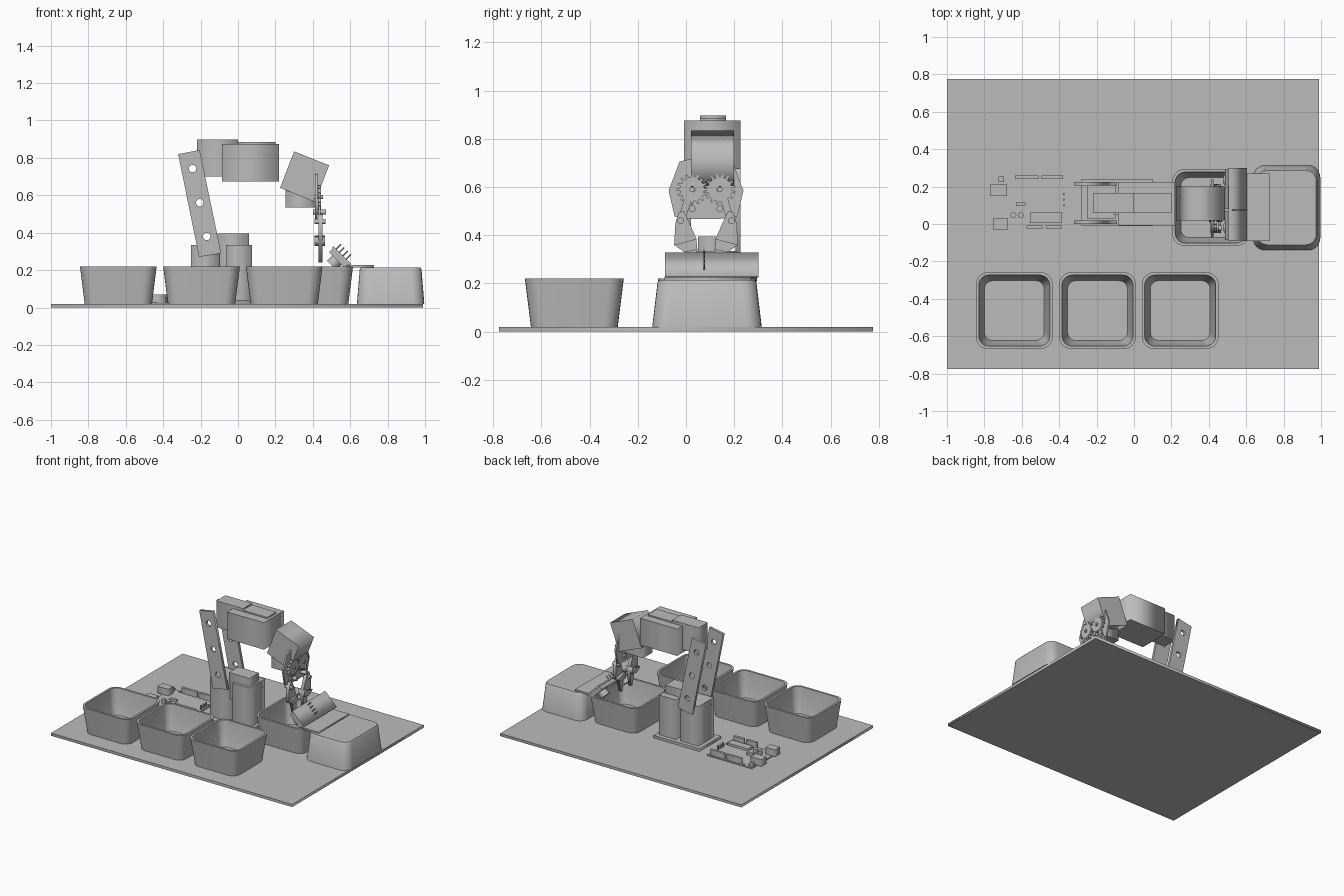
import bpy, bmesh, math
from mathutils import Vector

if "Cube" in bpy.data.objects:
    bpy.data.objects.remove(bpy.data.objects["Cube"])

grey = bpy.data.materials.new("plain grey")
grey.use_nodes = True
grey.diffuse_color = (0.5, 0.5, 0.5, 1)
grey.node_tree.nodes["Principled BSDF"].inputs["Base Color"].default_value = (0.5, 0.5, 0.5, 1)

# which world axes the profile plane (u, v) and depth w go to
AXES = {
    "x": lambda u, v, w: Vector((w, u, v)),
    "y": lambda u, v, w: Vector((u, w, v)),
    "z": lambda u, v, w: Vector((u, v, w)),
}


def finish(name, bm, smooth=False):
    bmesh.ops.recalc_face_normals(bm, faces=bm.faces)
    mesh = bpy.data.meshes.new(name)
    bm.to_mesh(mesh)
    bm.free()
    mesh.materials.append(grey)
    obj = bpy.data.objects.new(name, mesh)
    bpy.context.collection.objects.link(obj)
    if smooth:
        bpy.ops.object.select_all(action="DESELECT")
        obj.select_set(True)
        bpy.context.view_layer.objects.active = obj
        bpy.ops.object.shade_smooth_by_angle(angle=math.radians(35))
    return obj


def circle(u, v, r, n=20):
    return [(u + r * math.cos(math.tau * i / n), v + r * math.sin(math.tau * i / n)) for i in range(n)]


def prism(name, axis, outline, a, b, holes=()):
    """Extrude a flat outline, with optional holes, from a to b along an axis."""
    curve = bpy.data.curves.new(name, "CURVE")
    curve.dimensions, curve.fill_mode, curve.extrude = "2D", "BOTH", (b - a) / 2
    for loop in [outline, *holes]:
        spline = curve.splines.new("POLY")
        spline.points.add(len(loop) - 1)
        spline.use_cyclic_u = True
        for p, (u, v) in zip(spline.points, loop):
            p.co = (u, v, 0, 1)
    temp = bpy.data.objects.new(name + " helper", curve)
    bm = bmesh.new()
    bm.from_mesh(temp.to_mesh())
    temp.to_mesh_clear()
    bpy.data.objects.remove(temp)
    bpy.data.curves.remove(curve)
    bmesh.ops.remove_doubles(bm, verts=bm.verts, dist=1e-5)
    for v in bm.verts:
        v.co = AXES[axis](v.co.x, v.co.y, v.co.z + (a + b) / 2)
    return finish(name, bm)


def box(name, x, y, z):
    return prism(name, "z", [(x[0], y[0]), (x[1], y[0]), (x[1], y[1]), (x[0], y[1])], *z)


def rod(name, start, end, r, n=16):
    start, end = Vector(start), Vector(end)
    d = end - start
    bm = bmesh.new()
    bmesh.ops.create_cone(bm, cap_ends=True, segments=n, radius1=r, radius2=r, depth=d.length)
    turn = d.to_track_quat("Z", "Y")
    for v in bm.verts:
        v.co = turn @ v.co + (start + end) / 2
    return finish(name, bm, True)


def rounded(hx, hy, r, steps=6):
    pts = []
    for k, (sx, sy) in enumerate([(1, 1), (-1, 1), (-1, -1), (1, -1)]):
        for i in range(steps + 1):
            t = (k + i / steps) * math.pi / 2
            pts.append((sx * (hx - r) + r * math.cos(t), sy * (hy - r) + r * math.sin(t)))
    return pts


def tub(name, cx, cy, rings):
    """Loft rounded rectangles (half x, half y, radius, z) and cap both ends."""
    bm = bmesh.new()
    loops = [[bm.verts.new((cx + u, cy + v, z)) for u, v in rounded(hx, hy, r)] for hx, hy, r, z in rings]
    for lo, hi in zip(loops, loops[1:]):
        for i in range(len(lo)):
            j = (i + 1) % len(lo)
            bm.faces.new((lo[i], lo[j], hi[j], hi[i]))
    bm.faces.new(loops[0])
    bm.faces.new(loops[-1])
    return finish(name, bm, True)


# base board
box("base_board", (-1, 0.99), (-0.775, 0.775), (0, 0.02))

# open tubs and one overturned tub
OPEN = [(0.18, 0.18, 0.06, 0.02), (0.205, 0.205, 0.065, 0.22), (0.19, 0.19, 0.055, 0.22),
        (0.177, 0.177, 0.05, 0.1), (0.16, 0.16, 0.045, 0.035)]
for i, (cx, cy) in enumerate([(-0.64, -0.463), (-0.195, -0.463), (0.247, -0.463), (0.41, 0.088)]):
    tub(f"tub_{i + 1}", cx, cy, OPEN)
tub("overturned_tub", 0.816, 0.087,
    [(0.18, 0.227, 0.065, 0.02), (0.165, 0.205, 0.06, 0.205), (0.158, 0.198, 0.055, 0.215)])

# arm base with upright motors
box("arm_base_plate", (-0.28, 0.1), (-0.01, 0.24), (0.02, 0.04))
box("rear_base_motor", (-0.25, -0.1), (0.03, 0.21), (0.04, 0.335))
box("front_base_motor", (-0.065, 0.075), (0.03, 0.21), (0.04, 0.335))
box("shoulder_motor", (-0.11, 0.06), (0.05, 0.16), (0.2, 0.395))

# pair of drilled links
LINK = [(-0.32, 0.82), (-0.205, 0.842), (-0.09, 0.29), (-0.208, 0.27)]
holes = [circle(-0.243, 0.743, 0.02), circle(-0.205, 0.56, 0.02), circle(-0.167, 0.38, 0.02)]
for side, y in (("right", 0.0), ("left", 0.205)):
    prism(side + "_arm_link", "y", LINK, y, y + 0.02, holes)

# elbow and wrist motors
box("elbow_motor", (-0.22, 0), (0.058, 0.165), (0.7, 0.897))
box("elbow_strip", (-0.02, 0.2), (0.058, 0.165), (0.85, 0.885))
box("forearm_motor", (-0.085, 0.22), (-0.008, 0.225), (0.675, 0.875))
prism("wrist_motor", "y", [(0.3, 0.835), (0.487, 0.76), (0.412, 0.565), (0.225, 0.64)], 0.02, 0.2)
box("gripper_motor", (0.255, 0.42), (0.03, 0.14), (0.535, 0.64))

# gripper: mirrored about its own centre plane
MID = 0.083
HALF = [(0.07, 0.715), (0.11, 0.705), (0.155, 0.585), (0.13, 0.477), (0.05, 0.467)]
plate = [(MID + u, z) for u, z in HALF] + [(MID - u, z) for u, z in reversed(HALF)]
prism("gripper_plate", "x", plate, 0.412, 0.424)
FINGER = [(0.092, 0.5), (0.068, 0.45), (0.04, 0.385), (0.036, 0.34), (0.05, 0.24),
          (0.065, 0.24), (0.09, 0.33), (0.132, 0.36), (0.127, 0.45), (0.112, 0.495)]
for side, s in (("left", 1), ("right", -1)):
    cy = MID + s * 0.0575
    teeth = 16
    gear = []
    for i in range(teeth):
        for part, r in ((-0.3, 0.05), (-0.14, 0.065), (0.14, 0.065), (0.3, 0.05)):
            t = math.tau * (i + part + (0.5 if s > 0 else 0)) / teeth
            gear.append((cy + r * math.cos(t), 0.59 + r * math.sin(t)))
    prism(side + "_gear", "x", gear, 0.427, 0.445, [circle(cy, 0.59, 0.012)])
    rod(side + "_gear_pin", (0.405, cy, 0.59), (0.455, cy, 0.59), 0.011)
    rod(side + "_pivot_screw", (0.4, cy, 0.51), (0.47, cy, 0.51), 0.014)
    rod(side + "_finger_screw", (0.41, MID + s * 0.105, 0.46), (0.468, MID + s * 0.105, 0.46), 0.014)
    # bar from gear to finger
    bar = [(MID + s * u, z) for u, z in ((0.045, 0.6), (0.075, 0.6), (0.118, 0.46), (0.09, 0.45))]
    prism(side + "_gear_arm", "x", bar, 0.43, 0.442)
    prism(side + "_finger", "x", [(MID + s * u, z) for u, z in FINGER], 0.43, 0.453)
    prism(side + "_finger_pad", "x", [(MID + s * u, z) for u, z in FINGER[2:4] + FINGER[6:8]], 0.41, 0.465)

# tilted sensor resting on the overturned tub
box("sensor_foot", (0.58, 0.727), (-0.09, 0.27), (0.214, 0.226))
PANEL = [(0.51, 0.328), (0.605, 0.233), (0.597, 0.225), (0.502, 0.32)]
CASE = [(0.507, 0.315), (0.592, 0.23), (0.572, 0.21), (0.487, 0.295)]
prism("sensor_panel", "y", PANEL, -0.088, 0.3)
for side, y0, y1 in (("right", -0.085, 0.07), ("left", 0.08, 0.295)):
    prism(side + "_sensor_case", "y", CASE, y0, y1)
for side, y in (("right", -0.02), ("left", 0.235)):
    rod(side + "_sensor_eye", (0.54, y, 0.265), (0.5, y, 0.225), 0.035, 24)
for i in range(4):
    x, z = 0.525 + 0.018 * i, 0.313 - 0.018 * i
    rod(f"sensor_pin_{i + 1}", (x, 0.075, z), (x + 0.025, 0.075, z + 0.025), 0.004, 6)

# controller board
BOARD_HOLES = [circle(x, y, 0.008, 10) for x, y in ((-0.655, 0.25), (-0.375, 0.19), (-0.375, 0.05), (-0.65, -0.018))]
prism("controller_board", "z", [(-0.73, -0.03), (-0.36, -0.03), (-0.36, 0.265), (-0.73, 0.265)],
      0.02, 0.028, BOARD_HOLES)
box("data_socket", (-0.77, -0.68), (0.15, 0.21), (0.028, 0.078))
box("power_socket", (-0.755, -0.675), (-0.03, 0.03), (0.028, 0.078))
box("controller_chip", (-0.555, -0.385), (0.005, 0.062), (0.028, 0.045))
for i, (x0, x1, y) in enumerate([(-0.635, -0.51, 0.24), (-0.495, -0.38, 0.24), (-0.575, -0.49, -0.025), (-0.47, -0.385, -0.025)]):
    box(f"pin_header_{i + 1}", (x0, x1), (y, y + 0.018), (0.028, 0.07))
for i, x in enumerate((-0.645, -0.605)):
    rod(f"capacitor_{i + 1}", (x, 0.047, 0.028), (x, 0.047, 0.055), 0.016)
box("crystal", (-0.63, -0.58), (0.095, 0.115), (0.028, 0.045))
box("reset_button", (-0.725, -0.695), (0.225, 0.255), (0.028, 0.045))
for i in range(3):
    rod(f"program_pin_{i + 1}", (-0.375, 0.1 + 0.03 * i, 0.028), (-0.375, 0.1 + 0.03 * i, 0.06), 0.006, 8)
